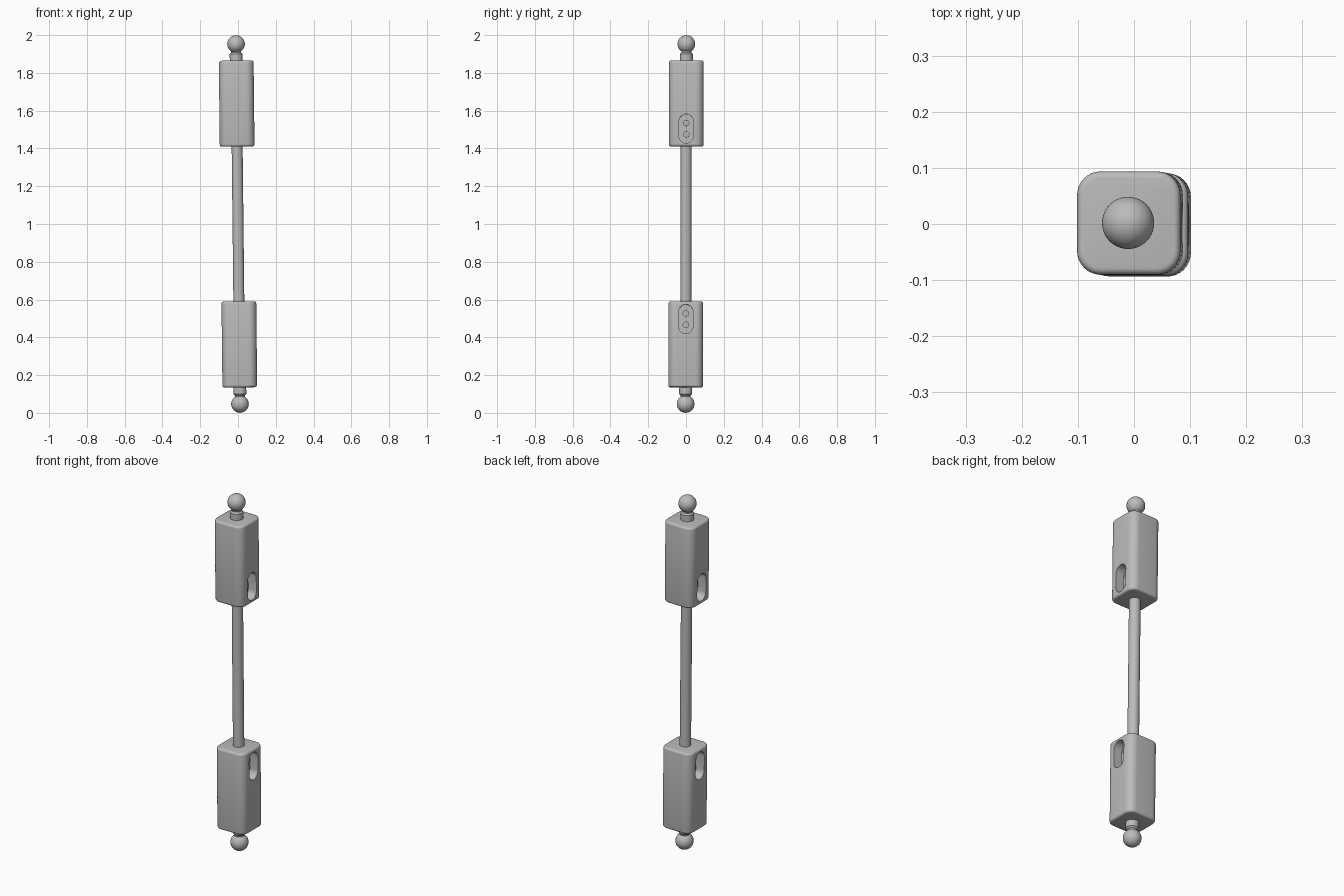
import bpy, bmesh, math
from mathutils import Matrix, Vector

cube = bpy.data.objects.get("Cube")
if cube:
    bpy.data.objects.remove(cube, do_unlink=True)

grey = bpy.data.materials.new("plain_grey")
grey.use_nodes = True
COLOUR = (0.5, 0.5, 0.5, 1)
grey.diffuse_color = COLOUR
grey.node_tree.nodes["Principled BSDF"].inputs["Base Color"].default_value = COLOUR

# The whole strut leans very slightly off vertical
LEAN = (Matrix.Translation((0, 0, 1)) @ Matrix.Rotation(-0.011, 4, "Y")
        @ Matrix.Rotation(-0.002, 4, "X"))
FLIP = Matrix.Rotation(math.pi, 4, "X")
HALF = 0.092
SLOT_Z, SLOT_R, SLOT_REACH, DEPTH = 0.504, 0.038, 0.039, 0.05


def add_object(name, bm):
    bmesh.ops.recalc_face_normals(bm, faces=bm.faces[:])
    mesh = bpy.data.meshes.new(name)
    bm.to_mesh(mesh)
    bm.free()
    mesh.materials.append(grey)
    obj = bpy.data.objects.new(name, mesh)
    bpy.context.collection.objects.link(obj)
    return obj


def finish(obj, matrix):
    obj.data.transform(matrix)
    bpy.ops.object.select_all(action="DESELECT")
    obj.select_set(True)
    bpy.context.view_layer.objects.active = obj
    bpy.ops.object.shade_smooth_by_angle(angle=math.radians(35))


def lathe(name, profile, steps=40):
    bm = bmesh.new()
    verts = [bm.verts.new((r, 0, z)) for r, z in profile]
    edges = [bm.edges.new(pair) for pair in zip(verts, verts[1:])]
    bmesh.ops.spin(bm, geom=verts + edges, cent=(0, 0, 0), axis=(0, 0, 1),
                   angle=math.tau, steps=steps)
    bmesh.ops.remove_doubles(bm, verts=bm.verts[:], dist=0.0001)
    return add_object(name, bm)


def housing_block(name):
    # Rounded square block spanning the housing height
    bm = bmesh.new()
    low, high = 0.41, 0.865
    bmesh.ops.create_cube(bm, size=1, matrix=Matrix.Translation((0, 0, (low + high) / 2))
                          @ Matrix.Diagonal((2 * HALF, 2 * HALF, high - low, 1)))
    upright = [e for e in bm.edges if abs(e.verts[0].co.z - e.verts[1].co.z) > 0.1]
    bmesh.ops.bevel(bm, geom=upright, offset=0.042, segments=8, profile=0.5, affect="EDGES")
    rims = [e for e in bm.edges if abs(e.verts[0].co.z - e.verts[1].co.z) < 0.001]
    bmesh.ops.bevel(bm, geom=rims, offset=0.012, segments=4, profile=0.5, affect="EDGES")
    return add_object(name, bm)


def slot_cutter(side):
    # Round-ended slot pushed in from one side
    bm = bmesh.new()
    ring = []
    for end in (0, 1):
        for i in range(13):
            a = math.pi * (end + i / 12)
            z = SLOT_Z + (SLOT_REACH if end == 0 else -SLOT_REACH)
            ring.append(bm.verts.new((side * (HALF - DEPTH), SLOT_R * math.cos(a),
                                      z + SLOT_R * math.sin(a))))
    face = bm.faces.new(ring)
    out = bmesh.ops.extrude_face_region(bm, geom=[face])["geom"]
    moved = [g for g in out if isinstance(g, bmesh.types.BMVert)]
    bmesh.ops.translate(bm, verts=moved, vec=Vector((side * 0.1, 0, 0)))
    cutter = add_object("slot_cutter", bm)
    cutter.hide_render = True
    return cutter


def housing(name):
    obj = housing_block(name)
    for side in (-1, 1):
        cutter = slot_cutter(side)
        mod = obj.modifiers.new("slot", "BOOLEAN")
        mod.operation, mod.solver, mod.object = "DIFFERENCE", "EXACT", cutter
        bpy.context.view_layer.update()
        evaluated = obj.evaluated_get(bpy.context.evaluated_depsgraph_get())
        mesh = bpy.data.meshes.new_from_object(evaluated)
        obj.modifiers.clear()
        obj.data = mesh
        bpy.data.objects.remove(cutter, do_unlink=True)
    return obj


def pins(name):
    # Two short pins standing on the floor of each slot
    bm = bmesh.new()
    for side in (-1, 1):
        for dz in (-0.03, 0.03):
            place = (Matrix.Translation((side * (HALF - DEPTH + 0.004), 0, SLOT_Z + dz))
                     @ Matrix.Rotation(math.pi / 2, 4, "Y"))
            bmesh.ops.create_cone(bm, cap_ends=True, segments=24, radius1=0.017,
                                  radius2=0.017, depth=0.016, matrix=place)
    return add_object(name, bm)


# Ball stud: neck, chamfer and spherical end
BALL_R, BALL_Z = 0.0465, 0.953
stud = [(0.034, 0.85), (0.034, 0.9), (0.026, 0.908)]
start = math.asin(0.026 / BALL_R)
for i in range(21):
    a = math.pi - start - (math.pi - start) * i / 20
    stud.append((BALL_R * math.sin(a), BALL_Z + BALL_R * math.cos(a)))

for label, turn in (("upper", Matrix.Identity(4)), ("lower", FLIP)):
    finish(housing(label + "_housing"), LEAN @ turn)
    finish(pins(label + "_slot_pins"), LEAN @ turn)
    finish(lathe(label + "_ball_stud", stud), LEAN @ turn)

# Connecting rod between the housings
finish(lathe("connecting_rod", [(0, -0.44), (0.029, -0.44), (0.029, 0.44), (0, 0.44)]), LEAN)
